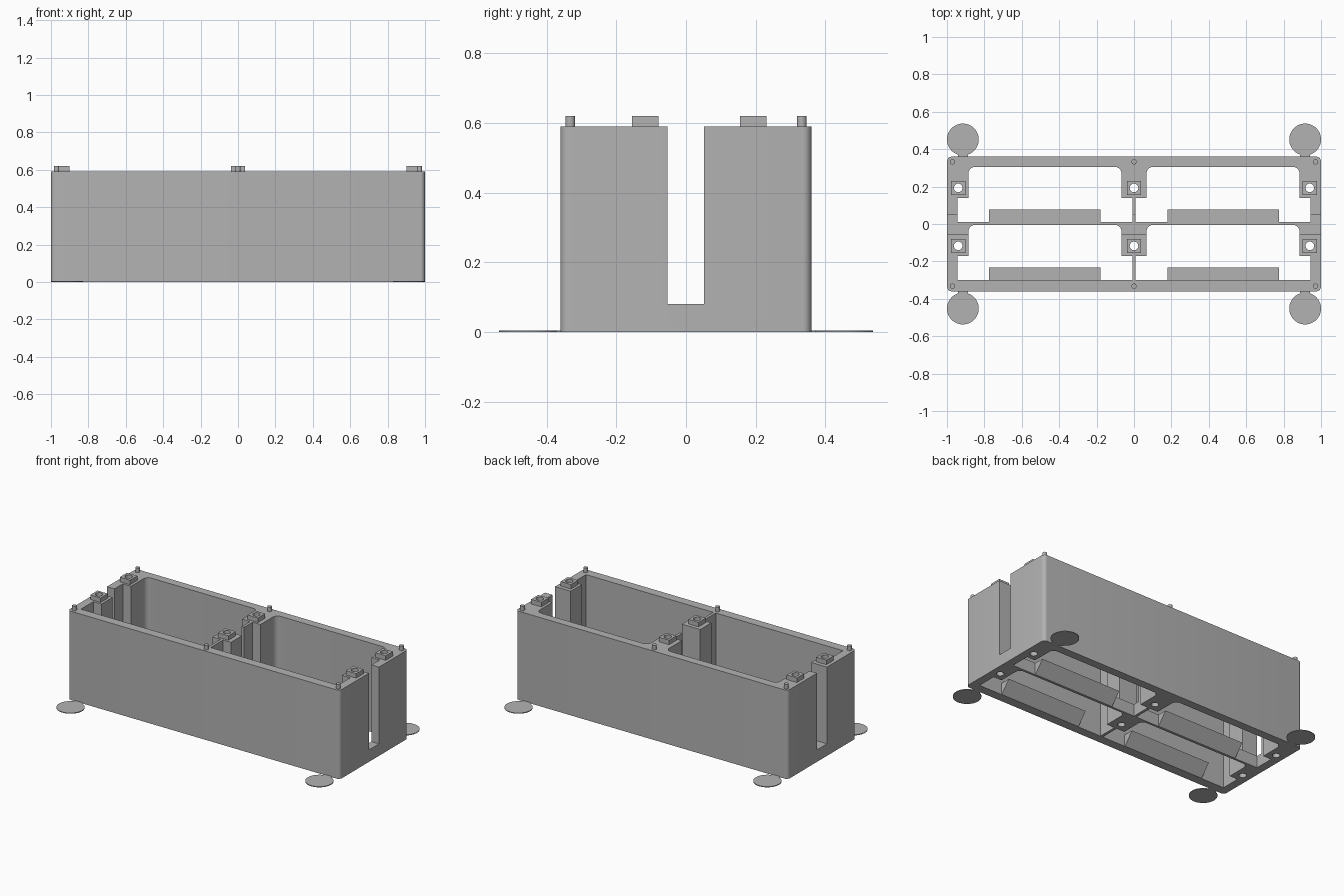
import bpy, bmesh, math
from math import pi, cos, sin

cube = bpy.data.objects.get("Cube")
if cube:
    bpy.data.objects.remove(cube, do_unlink=True)

grey = bpy.data.materials.new("plain grey")
grey.use_nodes = True
colour = (0.45, 0.45, 0.45, 1)
grey.diffuse_color = colour
grey.node_tree.nodes["Principled BSDF"].inputs["Base Color"].default_value = colour

TOP, PEG_TOP, SILL = 0.59, 0.62, 0.08
ROWS = (-0.117, 0.193)      # y of the two rows of posts
COLUMNS = (-0.94, 0, 0.94)  # x of the posts


def prism(name, points, z0, z1):
    """Extrude a flat outline from z0 to z1."""
    bm = bmesh.new()
    face = bm.faces.new([bm.verts.new((x, y, z0)) for x, y in points])
    new = bmesh.ops.extrude_face_region(bm, geom=[face])["geom"]
    for v in new:
        if isinstance(v, bmesh.types.BMVert):
            v.co.z = z1
    bmesh.ops.recalc_face_normals(bm, faces=bm.faces)
    mesh = bpy.data.meshes.new(name)
    bm.to_mesh(mesh)
    bm.free()
    mesh.materials.append(grey)
    ob = bpy.data.objects.new(name, mesh)
    bpy.context.collection.objects.link(ob)
    return ob


def arc(x, y, r, start, end, n):
    return [(x + r * cos(start + (end - start) * i / n),
             y + r * sin(start + (end - start) * i / n)) for i in range(n + 1)]


def circle(x, y, r, n=24):
    return arc(x, y, r, 0, 2 * pi, n)[:-1]


def rect(x0, x1, y0, y1):
    return [(x0, y0), (x1, y0), (x1, y1), (x0, y1)]


def activate(ob):
    bpy.ops.object.select_all(action="DESELECT")
    ob.select_set(True)
    bpy.context.view_layer.objects.active = ob


def cut(ob, cutter):
    """Subtract a cutter from an object."""
    activate(ob)
    mod = ob.modifiers.new("cut", "BOOLEAN")
    mod.operation, mod.solver, mod.object = "DIFFERENCE", "EXACT", cutter
    bpy.ops.object.modifier_apply(modifier=mod.name)


def discard(ob):
    bpy.data.objects.remove(ob, do_unlink=True)


# Outer housing with rounded upright corners
r, hx, hy = 0.025, 1.0, 0.36
outline = (arc(hx - r, hy - r, r, 0, pi / 2, 6) + arc(r - hx, hy - r, r, pi / 2, pi, 6)
           + arc(r - hx, r - hy, r, pi, 1.5 * pi, 6)
           + arc(hx - r, r - hy, r, 1.5 * pi, 2 * pi, 6))
housing = prism("housing", outline, 0, TOP)

# Four open pockets, leaving posts and thin dividing walls
f = 0.035
for row in ROWS:
    low, mid, high = row - 0.183, row - 0.053, row + 0.112
    pocket = ([(0.009, mid), (0.009, low), (0.945, low), (0.945, mid), (0.885, mid)]
              + arc(0.885 - f, high - f, f, 0, pi / 2, 8)
              + arc(0.067 + f, high - f, f, pi / 2, pi, 8) + [(0.067, mid)])
    for side in (-1, 1):
        cutter = prism("pocket_cutter", [(side * x, y) for x, y in pocket], -0.1, 1)
        cut(housing, cutter)
        discard(cutter)

# Lengthwise slot through both ends
cutter = prism("slot_cutter", rect(-1.2, 1.2, -0.053, 0.052), SILL, 1)
cut(housing, cutter)
discard(cutter)

# Square pads on the posts, with screw holes right through
pad = 0.038
for row in ROWS:
    for col in COLUMNS:
        seat = prism("post_pad", rect(col - pad, col + pad, row - pad, row + pad), TOP, PEG_TOP)
        cutter = prism("hole_cutter", circle(col, row, 0.023), -0.1, 1)
        cut(housing, cutter)
        cut(seat, cutter)
        discard(cutter)

# Locating pegs along both rims
for y in (-0.332, 0.332):
    for x in (-0.97, 0, 0.97):
        prism("locating_peg", circle(x, y, 0.014, 16), TOP, PEG_TOP)

# Wedge ledges with a sloping underside at the foot of each pocket
for row in ROWS:
    wall = row - 0.183
    for side in (-1, 1):
        ledge = prism("wedge_ledge", rect(0.18, 0.775, wall, wall + 0.068), 0, SILL - 0.002)
        for v in ledge.data.vertices:
            v.co.x *= side
            if v.co.z < 0.01:
                v.co.y = min(v.co.y, wall + 0.002)
        if side < 0:
            ledge.data.flip_normals()

# Thin corner discs joined to the housing by tabs
for sx in (-1, 1):
    for sy in (-1, 1):
        prism("corner_disc", circle(sx * 0.915, sy * 0.452, 0.085, 48), 0, 0.005)
        prism("disc_tab", rect(sx * 0.915 - 0.027, sx * 0.915 + 0.027,
                               min(sy * 0.36, sy * 0.38), max(sy * 0.36, sy * 0.38)), 0, 0.005)

# Smooth the round walls and keep edges sharp
for ob in list(bpy.context.scene.objects):
    if ob.type == "MESH":
        activate(ob)
        bpy.ops.object.shade_smooth_by_angle(angle=math.radians(30))
